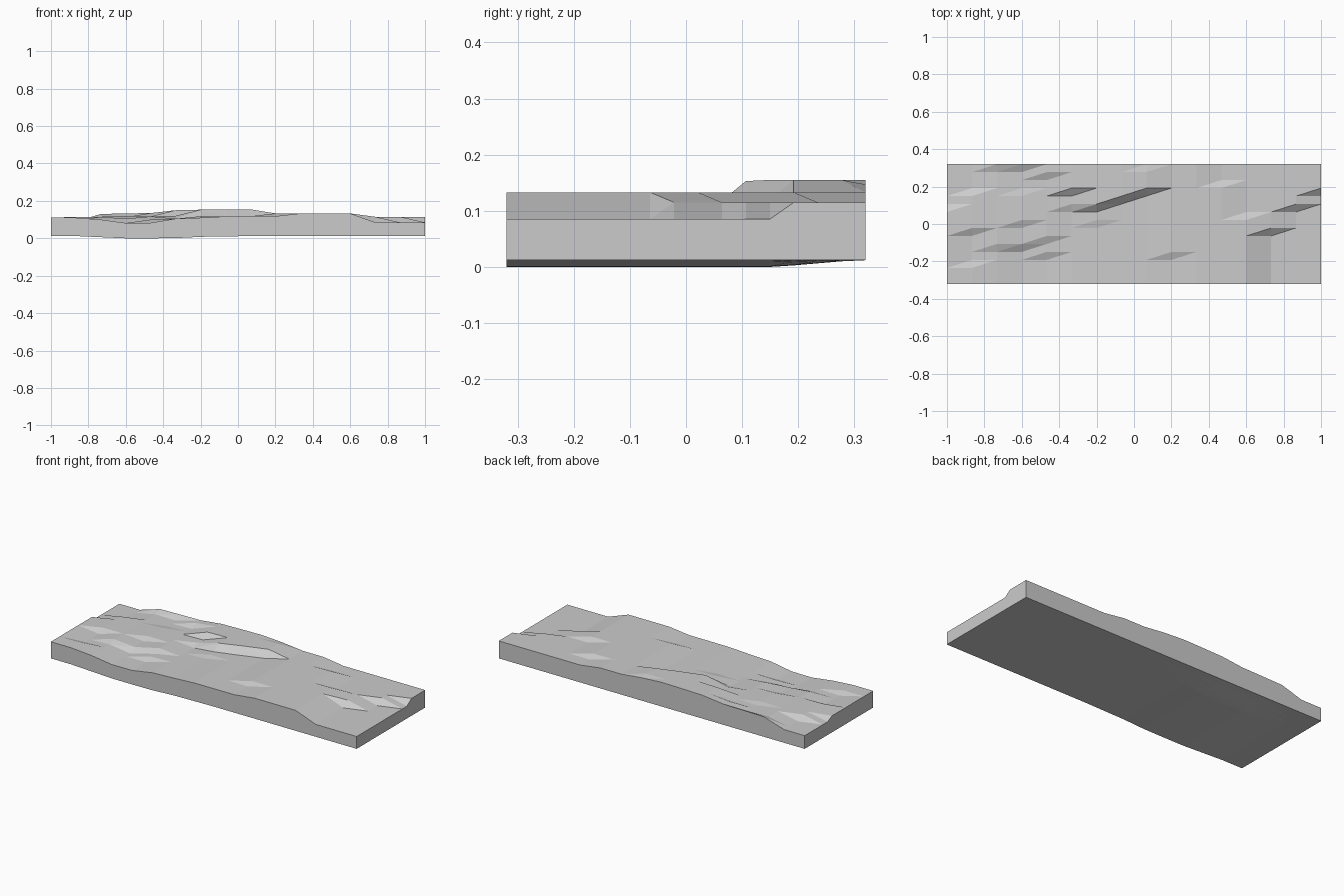
import bpy
import bmesh

cube = bpy.data.objects.get("Cube")
if cube:
    bpy.data.objects.remove(cube, do_unlink=True)

N = 15
HALF_X, HALF_Y, BASE = 1.0, 0.32, 0.012

# Terraced relief, one entry per column from right to left:
# front height, then (y where a new level begins, level)
COLUMNS = [
    (0.11, (0.107, 0.09)),
    (0.11, (-0.192, 0.095), (-0.021, 0.115), (0.192, 0.09)),
    (0.10, (-0.107, 0.115), (0.32, 0.13)),
    (0.082, (-0.107, 0.105), (0.021, 0.12), (0.192, 0.113), (0.32, 0.133)),
    (0.083, (-0.149, 0.1), (-0.064, 0.117), (0.277, 0.135)),
    (0.105, (0.107, 0.12), (0.192, 0.15)),
    (0.11, (0.021, 0.118), (0.107, 0.153)),
    (0.117, (0.149, 0.155)),
    (0.118, (0.192, 0.155), (0.32, 0.147)),
    (0.118, (-0.149, 0.133)),
    (0.133,),
    (0.133, (0.235, 0.115)),
    (0.133, (0.064, 0.115)),
    (0.085, (-0.021, 0.115)),
    (0.085, (0.107, 0.115)),
    (0.085, (0.192, 0.115)),
]
# Depth of the shallow bulge underneath, along x
BULGE = [0, 0, 0.006, 0.012, 0.012, 0.011, 0.004, 0.002] + [0] * 8


def top_height(i, y):
    height = COLUMNS[i][0]
    for start, level in COLUMNS[i][1:]:
        if y > start - 0.01:
            height = level
    return height


def bottom_height(i, y):
    return BASE - BULGE[i] * max(0, min(1, (0.3 - y) / 0.14))


def add_layer(bm, height, flip):
    """Triangulated grid sheet whose diagonals run the same way."""
    rows = []
    for i in range(N + 1):
        x = HALF_X * (2 * i / N - 1)
        ys = [HALF_Y * (2 * j / N - 1) for j in range(N + 1)]
        rows.append([bm.verts.new((x, y, height(i, y))) for y in ys])
    for i in range(N):
        for j in range(N):
            a, b = rows[i][j], rows[i + 1][j]
            c, d = rows[i + 1][j + 1], rows[i][j + 1]
            for tri in ((a, b, c), (a, c, d)):
                bm.faces.new(tri[::-1] if flip else tri)
    return rows


def rim(rows):
    """Boundary vertices, counter-clockwise from above."""
    front = [r[0] for r in rows]
    back = [r[-1] for r in rows]
    return front[:-1] + rows[-1][:-1] + back[:0:-1] + rows[0][:0:-1]


# Uneven top, bulged underside and vertical sides
bm = bmesh.new()
top = rim(add_layer(bm, top_height, False))
bottom = rim(add_layer(bm, bottom_height, True))
for k in range(len(top)):
    n = (k + 1) % len(top)
    bm.faces.new((bottom[k], bottom[n], top[n], top[k]))
bmesh.ops.recalc_face_normals(bm, faces=bm.faces)

mesh = bpy.data.meshes.new("stone_slab")
bm.to_mesh(mesh)
bm.free()
slab = bpy.data.objects.new("stone_slab", mesh)
bpy.context.collection.objects.link(slab)

# Plain grey stone
grey = bpy.data.materials.new("light_grey")
grey.use_nodes = True
colour = (0.6, 0.6, 0.6, 1)
grey.diffuse_color = colour
grey.node_tree.nodes["Principled BSDF"].inputs["Base Color"].default_value = colour
mesh.materials.append(grey)
